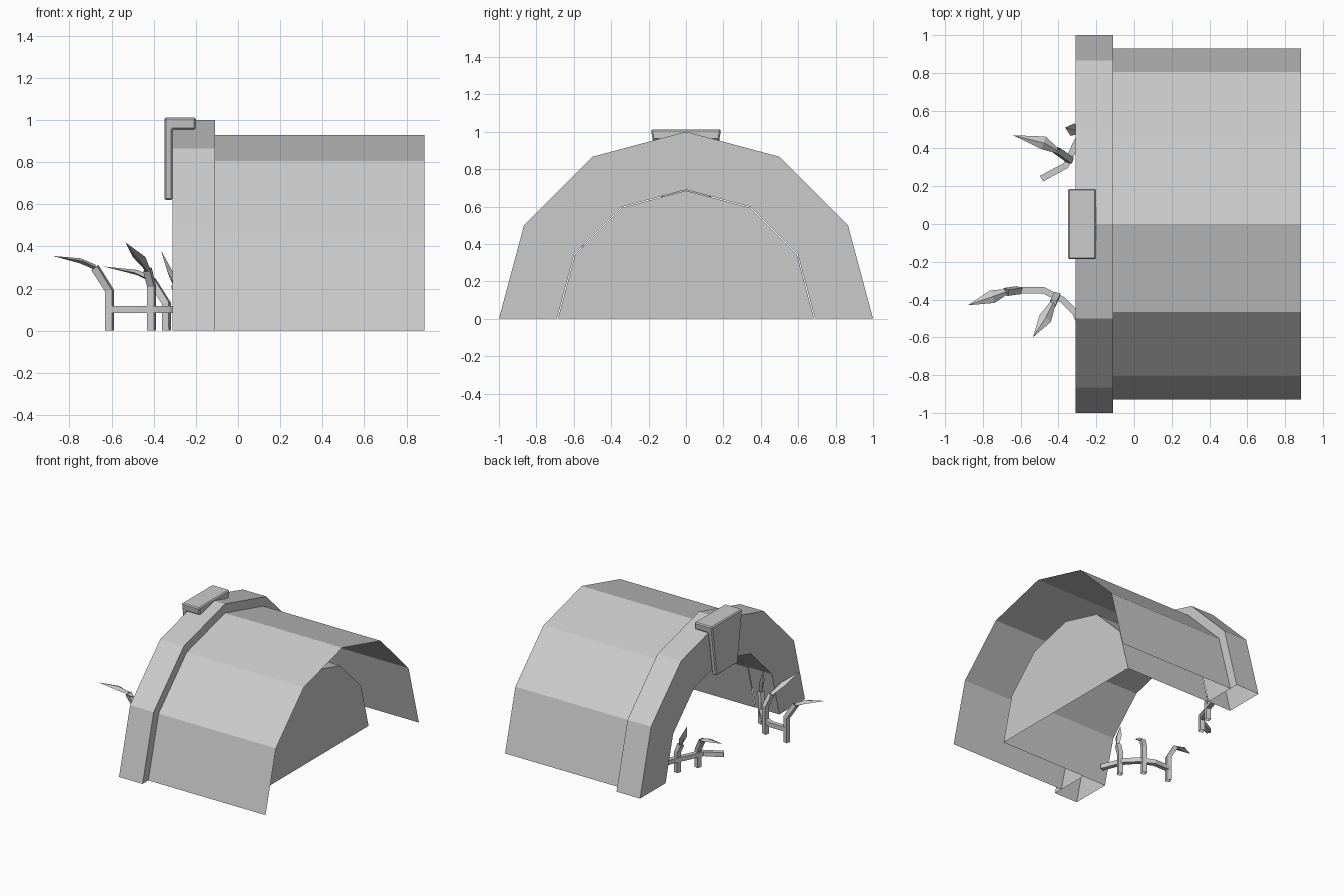
import bpy, bmesh, math
from mathutils import Vector

if "Cube" in bpy.data.objects:
    bpy.data.objects.remove(bpy.data.objects["Cube"])


def finish(bm, name):
    bmesh.ops.remove_doubles(bm, verts=bm.verts, dist=0.0005)
    bmesh.ops.recalc_face_normals(bm, faces=bm.faces)
    me = bpy.data.meshes.new(name)
    bm.to_mesh(me)
    bm.free()
    ob = bpy.data.objects.new(name, me)
    bpy.context.collection.objects.link(ob)
    return ob


def arch(name, profile, cap=False):
    """Sweep (x, radius) points over a six-sided half circle."""
    bm = bmesh.new()
    rows = []
    for i in range(7):
        a = math.pi * i / 6
        rows.append([bm.verts.new((x, -r * math.cos(a), r * math.sin(a))) for x, r in profile])
    for p, q in zip(rows, rows[1:]):
        for j in range(len(profile) - 1):
            bm.faces.new((p[j], p[j + 1], q[j + 1], q[j]))
    if cap:
        bm.faces.new([r[-1] for r in rows])
    return finish(bm, name)


# Portal ring (hollow, open below), outer roof shell, closed inner passage
F, B, E = -0.31, -0.11, 0.885
arch("portal_ring", [(F, 0.69), (F, 1), (B, 1), (B, 0.69), (F, 0.69)])
arch("outer_shell", [(B, 0.93), (E, 0.93)])
arch("inner_passage", [(B, 0.685), (0.63, 0.685)], cap=True)

# Keystone: L-shaped profile, narrowing downward
bm = bmesh.new()
prof = [(-0.35, 0.62), (-0.35, 1.013), (-0.20, 1.013), (-0.20, 0.955), (-0.31, 0.955), (-0.31, 0.62)]
sides = []
for s in (-1, 1):
    sides.append([bm.verts.new((x, s * (0.187 - (1.013 - z) * 0.145), z)) for x, z in prof])
for i in range(6):
    j = (i + 1) % 6
    bm.faces.new((sides[0][i], sides[0][j], sides[1][j], sides[1][i]))
for s in sides:
    bm.faces.new(s)
key = finish(bm, "keystone")
bev = key.modifiers.new("bevel", 'BEVEL')
bev.width = 0.008
bev.segments = 1


def tube(bm, pts, r=0.017):
    """Four-sided sweep, open at the ends."""
    pts = [Vector(p) for p in pts]
    prev = None
    for i, p in enumerate(pts):
        t = (pts[min(i + 1, len(pts) - 1)] - pts[max(i - 1, 0)]).normalized()
        ref = Vector((0.3, 1, 0)) if abs(t.z) > 0.6 else Vector((0, 0, 1))
        if prev is not None:
            ref = prev
        u = (ref - t * ref.dot(t)).normalized()
        w = t.cross(u)
        prev = u
        ring = [bm.verts.new(p + r * (a * u + b * w)) for a, b in ((1, 1), (-1, 1), (-1, -1), (1, -1))]
        if i:
            for k in range(4):
                m = (k + 1) % 4
                bm.faces.new((last[k], last[m], ring[m], ring[k]))
        last = ring


def leaf(bm, base, mid, tip, width=0.035):
    """Thin pointed leaf with a raised midrib."""
    base, mid, tip = Vector(base), Vector(mid), Vector(tip)
    d = (tip - base).normalized()
    side = d.cross(Vector((0, 0, 1))).normalized()
    up = side.cross(d).normalized()
    ends = []
    for p, w in ((base, 0.016), (mid, width)):
        ends.append([bm.verts.new(p + o) for o in (side * w, up * 0.014, -side * w, -up * 0.01)])
    top = bm.verts.new(tip)
    for k in range(4):
        m = (k + 1) % 4
        bm.faces.new((ends[0][k], ends[0][m], ends[1][m], ends[1][k]))
        bm.faces.new((ends[1][k], ends[1][m], top))


def plant(name, runner, stems):
    bm = bmesh.new()
    tube(bm, [(x, y, 0.1) for x, y in runner])
    for (x, y, h), bend, mid, tip in stems:
        tube(bm, [(x, y, 0), (x, y, h), bend])
        leaf(bm, bend, mid, tip)
    finish(bm, name)


# Creeping plants at both sides of the opening: (foot x, y, height), bend, leaf middle, leaf tip
plant("front_plant",
      [(-0.61, -0.35), (-0.48, -0.35), (-0.38, -0.40), (-0.31, -0.47), (-0.24, -0.64)],
      [((-0.61, -0.35, 0.19), (-0.68, -0.36, 0.30), (-0.75, -0.385, 0.33), (-0.88, -0.43, 0.355)),
       ((-0.41, -0.38, 0.21), (-0.43, -0.42, 0.29), (-0.47, -0.50, 0.35), (-0.535, -0.60, 0.42)),
       ((-0.29, -0.50, 0.17), (-0.28, -0.51, 0.24), (-0.285, -0.51, 0.31), (-0.30, -0.51, 0.40))])
plant("rear_plant",
      [(-0.49, 0.24), (-0.36, 0.31), (-0.31, 0.42), (-0.26, 0.52), (-0.22, 0.65)],
      [((-0.34, 0.34, 0.13), (-0.41, 0.39, 0.24), (-0.48, 0.43, 0.275), (-0.64, 0.47, 0.305)),
       ((-0.27, 0.49, 0.15), (-0.30, 0.49, 0.22), (-0.325, 0.50, 0.28), (-0.365, 0.51, 0.38))])
